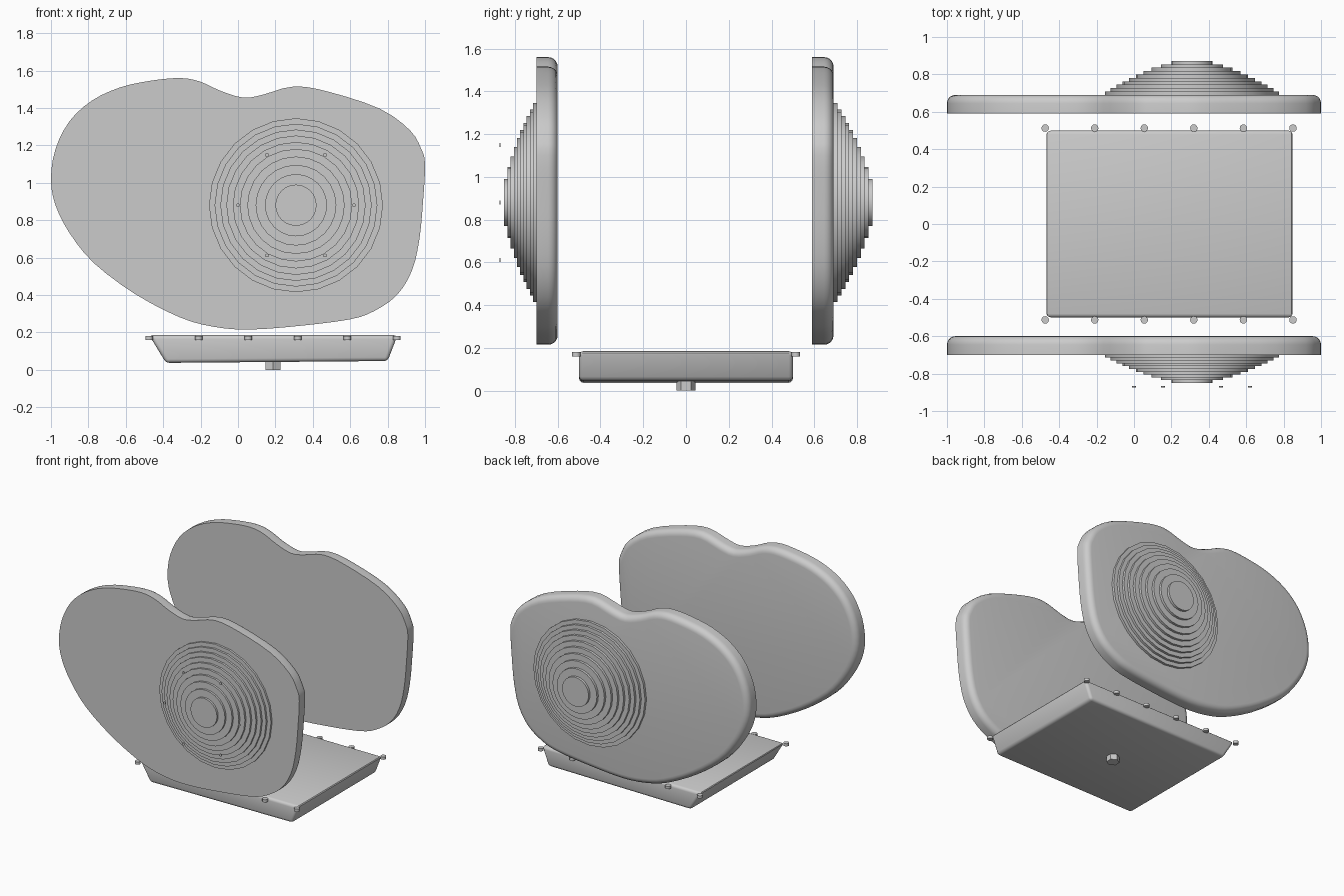
import bpy, bmesh, math
from mathutils import Matrix, Vector

cube = bpy.data.objects.get("Cube")
if cube:
    bpy.data.objects.remove(cube, do_unlink=True)

grey = bpy.data.materials.new("light_grey")
grey.use_nodes = True
colour = (0.6, 0.6, 0.6, 1)
grey.diffuse_color = colour
grey.node_tree.nodes["Principled BSDF"].inputs["Base Color"].default_value = colour


def finish(name, bm, angle=35):
    """Turn a bmesh into a named, shaded object."""
    bmesh.ops.recalc_face_normals(bm, faces=bm.faces)
    mesh = bpy.data.meshes.new(name)
    bm.to_mesh(mesh)
    bm.free()
    obj = bpy.data.objects.new(name, mesh)
    bpy.context.collection.objects.link(obj)
    mesh.materials.append(grey)
    bpy.ops.object.select_all(action="DESELECT")
    obj.select_set(True)
    bpy.context.view_layer.objects.active = obj
    bpy.ops.object.shade_smooth_by_angle(angle=math.radians(angle))
    return obj


def cylinder(name, radius, depth, centre, sides, along_y=False):
    bm = bmesh.new()
    turn = Matrix.Rotation(math.pi / 2, 4, "X") if along_y else Matrix()
    bmesh.ops.create_cone(bm, cap_ends=True, segments=sides, radius1=radius,
                          radius2=radius, depth=depth,
                          matrix=Matrix.Translation(centre) @ turn)
    return finish(name, bm)


def smooth_loop(points, steps):
    """Closed Catmull-Rom curve through the points."""
    pts = [Vector(p) for p in points]
    out = []
    for i, b in enumerate(pts):
        a, c, d = pts[i - 1], pts[(i + 1) % len(pts)], pts[(i + 2) % len(pts)]
        for k in range(steps):
            t = k / steps
            out.append(b + (c - a) * t / 2 + (2 * a - 5 * b + 4 * c - d) * t**2 / 2
                       + (3 * b - a - 3 * c + d) * t**3 / 2)
    return out


# Lobed cover plates, rounded on the rear rim
outline = [(-1, 1.02), (-.976, 1.18), (-.9, 1.33), (-.78, 1.44), (-.63, 1.51),
           (-.47, 1.545), (-.31, 1.56), (-.2, 1.54), (-.09, 1.49), (.03, 1.455),
           (.13, 1.47), (.3, 1.515), (.49, 1.485), (.76, 1.395), (.92, 1.28),
           (.98, 1.18), (1, 1.1), (.99, .91), (.97, .7), (.93, .53), (.85, .4),
           (.73, .315), (.6, .27), (.33, .235), (.06, .215), (-.13, .23),
           (-.31, .28), (-.55, .405), (-.77, .57), (-.9, .73), (-.976, .88)]


def cover(name, y0, y1):
    bm = bmesh.new()
    front = bm.faces.new([bm.verts.new((p.x, y0, p.y))
                          for p in smooth_loop(outline, 3)])
    ext = bmesh.ops.extrude_face_region(bm, geom=[front], use_keep_orig=True)["geom"]
    rear = [v for v in ext if isinstance(v, bmesh.types.BMVert)]
    bmesh.ops.translate(bm, verts=rear, vec=(0, y1 - y0, 0))
    rim = [e for e in bm.edges if all(v in rear for v in e.verts)]
    bmesh.ops.bevel(bm, geom=rim, offset=.045, segments=5, profile=.5,
                    affect="EDGES")
    return finish(name, bm, 40)


cover("front_cover", -.7, -.6)
cover("rear_cover", .59, .69)


# Stepped domes, turned from a staircase profile
def stepped_dome(name, y0, y1, steps=10, sides=24):
    bm = bmesh.new()
    rise = (y1 - y0) / steps
    profile = [(.465, y0)]
    for i in range(steps):
        t = i / (steps - 1)
        r = .465 - .33 * t - .025 * t**6 + .02 * math.sin(math.pi * t)
        profile += [(r, y0 + i * rise), (r, y0 + (i + 1) * rise)]
    rings = []
    for r, y in profile[1:]:
        rings.append([bm.verts.new((.31 + r * math.cos(math.tau * k / sides), y,
                                    .88 + r * math.sin(math.tau * k / sides)))
                      for k in range(sides)])
    for a, b in zip(rings, rings[1:]):
        for k in range(sides):
            n = (k + 1) % sides
            bm.faces.new((a[k], a[n], b[n], b[k]))
    bm.faces.new(rings[0])
    bm.faces.new(rings[-1])
    return finish(name, bm)


stepped_dome("front_dome", -.7, -.85)
stepped_dome("rear_dome", .69, .872)

# Ring of tiny studs ahead of the front dome
for i in range(6):
    a = math.tau * i / 6
    cylinder(f"dome_stud_{i + 1}", .01, .006,
             (.31 + .31 * math.cos(a), -.87, .88 + .31 * math.sin(a)), 8, True)

# Tray with sloping ends
bm = bmesh.new()
bmesh.ops.create_cube(bm, size=1)
for v in bm.verts:
    top = v.co.z > 0
    right = v.co.x > 0
    v.co.x = (.853 if top else .8) if right else (-.475 if top else -.385)
    v.co.y = .5 if v.co.y > 0 else -.5
    v.co.z = .185 if top else (.047 if right else .037)
bmesh.ops.bevel(bm, geom=bm.edges[:], offset=.02, segments=3, profile=.5,
                affect="EDGES")
finish("tray", bm)

# Tray bolts along both long sides
for side, y in (("front", -.513), ("rear", .513)):
    for i in range(6):
        cylinder(f"{side}_tray_bolt_{i + 1}", .02, .02,
                 (-.475 + i * .265, y, .17), 12)

# Hexagonal drain plug
cylinder("drain_plug", .045, .05, (.187, 0, .025), 6)
